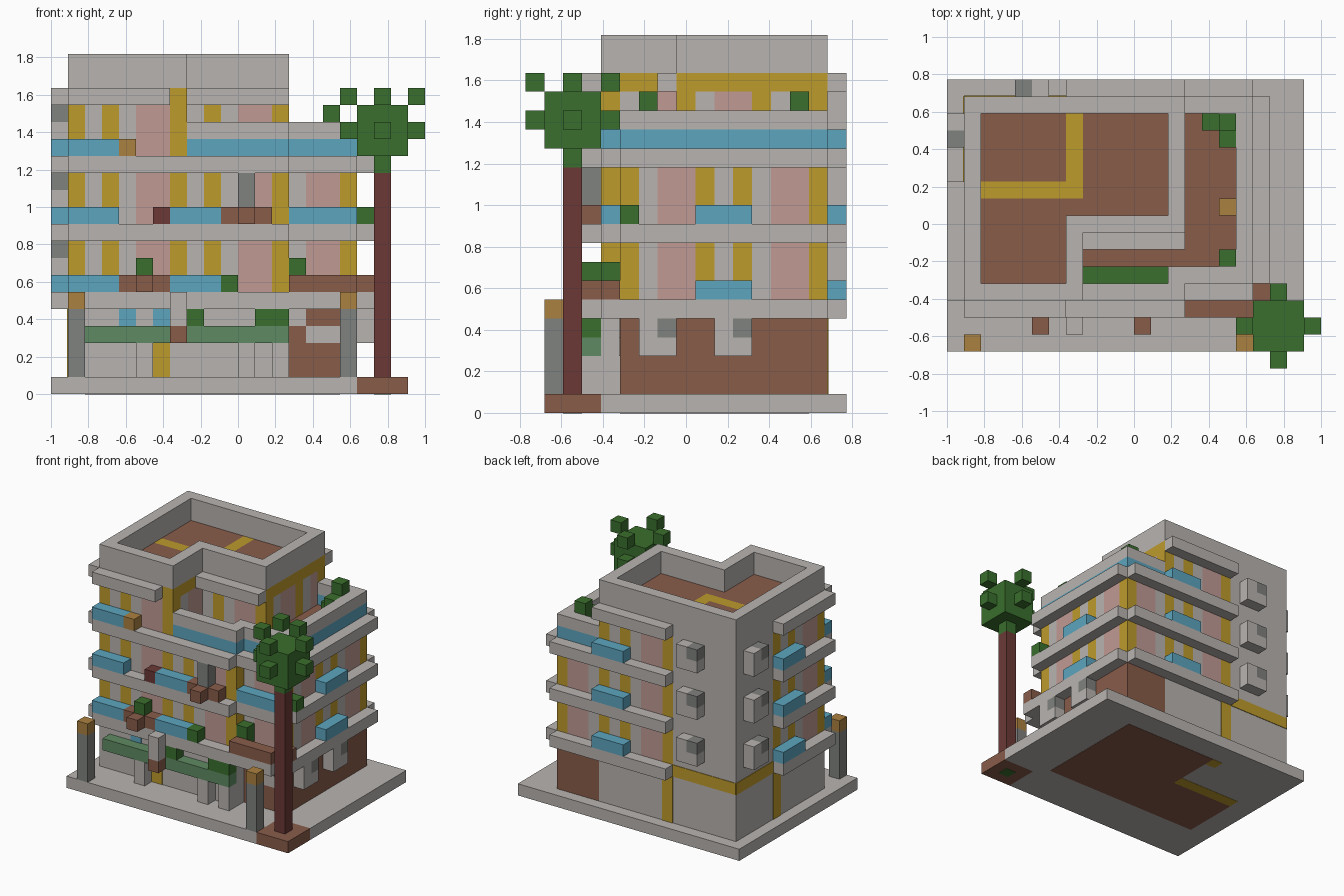
import bpy
import bmesh

default_cube = bpy.data.objects.get("Cube")
if default_cube:
    bpy.data.objects.remove(default_cube)

UNIT = 1 / 11  # edge of one building block


def material(name, hex_colour):
    channels = [int(hex_colour[n:n + 2], 16) / 255 for n in (0, 2, 4)]
    linear = [((c + 0.055) / 1.055) ** 2.4 for c in channels] + [1]
    mat = bpy.data.materials.new(name)
    mat.use_nodes = True
    mat.diffuse_color = linear
    mat.node_tree.nodes["Principled BSDF"].inputs["Base Color"].default_value = linear
    return mat


concrete = material("concrete_grey", "b8b4b0")
yellow = material("ochre_yellow", "be9b2c")
pink = material("window_pink", "c09a94")
blue = material("railing_blue", "5ca5bf")
brown = material("earth_brown", "895c4a")
dark_red = material("bark_red", "6b3935")
green = material("leaf_green", "3a6f2d")
steel = material("steel_grey", "80827f")
awning_green = material("awning_green", "5f8b62")
tan = material("lamp_tan", "ab8140")
FACADE = {"Y": yellow, "G": concrete, "P": pink}


def box(name, mat, xs, ys, zs):
    """Block spanning grid ranges; the grid starts at the left front ground corner."""
    bm = bmesh.new()
    bmesh.ops.create_cube(bm, size=1)
    for v in bm.verts:
        v.co.x = (xs[v.co.x > 0] - 11) * UNIT
        v.co.y = (ys[v.co.y > 0] - 8.5) * UNIT
        v.co.z = zs[v.co.z > 0] * UNIT
    mesh = bpy.data.meshes.new(name)
    bm.to_mesh(mesh)
    bm.free()
    mesh.materials.append(mat)
    obj = bpy.data.objects.new(name, mesh)
    bpy.context.collection.objects.link(obj)
    return obj


def block(name, mat, x, y, z, height=1):
    return box(name, mat, (x, x + 1), (y, y + 1), (z, z + height))


def facade(name, pattern, start, line, zs, along_x=True):
    """Row of wall panels, one letter per panel, equal neighbours joined."""
    first = 0
    for n in range(1, len(pattern) + 1):
        if n == len(pattern) or pattern[n] != pattern[first]:
            run, depth = (start + first, start + n), (line, line + 1)
            xs, ys = (run, depth) if along_x else (depth, run)
            box(name, FACADE[pattern[first]], xs, ys, zs)
            first = n


def cooler(name, x, y, z, along_x, outer_x, outer_y):
    """Two by two wall unit with one dark upper block."""
    dx, dy = (1, 0) if along_x else (0, 1)
    dark = outer_x, outer_y
    for sx, sy in ((x, y), (x + dx, y + dy)):
        block(name, concrete, sx, sy, z)
        block(name, steel if (sx, sy) == dark else concrete, sx, sy, z + 1)


# Base with tree bed
box("base_slab", concrete, (0, 18), (1, 17), (0, 1))
box("base_slab_right", concrete, (18, 21), (4, 17), (0, 1))
box("tree_bed", brown, (18, 21), (1, 4), (0, 1))
# Floor pattern on the underside
UNDER = (-0.02, 0)
box("underside_floor", brown, (8, 17), (5, 15), UNDER)
box("underside_floor_left", brown, (2, 8), (5, 10), UNDER)
box("underside_partition", yellow, (2, 8), (10, 11), UNDER)
box("underside_partition_back", yellow, (7, 8), (14, 15), UNDER)
box("underside_root", green, (19, 20), (2, 3), UNDER)

# Ground floor
box("ground_shop", concrete, (1, 14), (4, 16), (1, 5))
box("ground_store", brown, (14, 18), (5, 16), (1, 5))
PLATE = 0.05
box("shop_door", yellow, (6, 7), (4 - PLATE, 4), (1, 3))
for x in (4, 6):
    box("shop_window", blue, (x, x + 1), (4 - PLATE, 4), (4, 5))
box("store_sign", concrete, (15, 17), (5 - PLATE, 5), (3, 4))
box("store_lintel", concrete, (14, 15), (5 - PLATE, 5), (4, 5))
box("back_stripe", yellow, (7, 8), (16, 16 + PLATE), (1, 6))
box("side_stripe", yellow, (1 - PLATE, 1), (10, 11), (1, 6))
box("back_band", yellow, (1, 7), (16, 16 + PLATE), (5, 6))
box("side_band", yellow, (1 - PLATE, 1), (11, 16), (5, 6))
box("shop_awning", awning_green, (2, 14), (3, 4), (3, 4))
for x in (5, 11, 13):
    block("awning_column", concrete, x, 3, 1, 2)
block("awning_bush", green, 8, 3, 4)
box("awning_hedge", green, (12, 14), (3, 4), (4, 5))
block("sign_foot", brown, 7, 2, 3)
block("sign_post", concrete, 7, 2, 4, 2)
for y in (6, 10):
    cooler("store_cooler", 18, y, 3, False, 18, y + 1)

# Floor slabs with rims on every side, open at the corners
for z in (5, 9, 13):
    level = (z, z + 1)
    lowest = z == 5
    box("floor_slab", concrete, (1, 14), (4, 16), level)
    box("floor_slab_right", concrete, (14, 18), (4, 16), level)
    box("front_rim", concrete, (1, 18 if lowest else 14), (3, 4), level)
    box("right_rim", concrete, (18, 19), (4 if lowest else 5, 16), level)
    box("back_rim", concrete, (7, 18), (16, 17), level)
    box("left_rim", concrete, (0, 1), (4, 11), level)
    # Railings above each slab
    rail = (z + 1, z + 2)
    box("front_railing", blue, (1, 4), (3, 4), rail)
    box("left_railing", blue, (0, 1), (8, 11), rail)
    box("back_railing", blue, (11, 14), (16, 17), rail)
    if z < 13:
        box("middle_railing", blue, (7, 10), (3, 4), rail)
        box("right_railing", blue, (18, 19), (9, 12), rail)
    # Coolers on the plain walls
    cooler("back_cooler", 4, 16, z + 2, True, 4, 16)
    cooler("left_cooler", 0, 13, z + 2, False, 0, 13)

# Two middle storeys
for z in (6, 10):
    storey = (z, z + 3)
    box("storey_core", concrete, (2, 14), (5, 15), storey)
    box("storey_core_right", concrete, (14, 17), (6, 15), storey)
    box("stairwell", concrete, (1, 7), (11, 16), storey)
    facade("front_wall", "YGYGPPYGYGPPY", 1, 4, storey)
    facade("front_wall_right", "GPPY", 14, 5, storey)
    facade("right_wall", "GPPYGYGPPY", 6, 17, storey, False)
    facade("back_wall", "YPPGYGYGPP", 7, 15, storey)
    facade("left_wall", "PPGYGY", 5, 1, storey, False)

# Top storey, L-shaped
storey = (14, 17)
box("top_core", concrete, (2, 7), (5, 15), storey)
box("top_core_right", concrete, (7, 13), (9, 15), storey)
box("top_stairwell", concrete, (1, 7), (11, 16), (14, 18))
facade("top_front_wall", "YGYGPPY", 1, 4, storey)
facade("top_inner_side", "GPP", 5, 7, storey, False)
facade("top_inner_front", "GYGPPY", 8, 8, storey)
facade("top_right_wall", "GPPYGPY", 9, 13, storey, False)
facade("top_back_wall", "YPPGYG", 7, 15, storey)
facade("top_left_wall", "PPGYGY", 5, 1, storey, False)
box("top_band_front", yellow, (1, 8), (4, 8), (17, 18))
box("top_band_left", yellow, (1, 7), (8, 11), (17, 18))
box("top_band", yellow, (7, 14), (8, 16), (17, 18))
# Eaves
box("front_eave", concrete, (1, 7), (3, 4), (17, 18))
box("left_eave", concrete, (0, 1), (4, 11), (17, 18))
box("back_eave", concrete, (7, 14), (16, 17), (17, 18))
box("terrace_eave", concrete, (8, 14), (7, 8), (17, 18))

# Roof parapet and roof floor
PARAPET = (18, 20)
box("parapet_left", concrete, (1, 2), (4, 16), PARAPET)
box("parapet_back", concrete, (2, 14), (15, 16), PARAPET)
box("parapet_right", concrete, (13, 14), (8, 15), PARAPET)
box("parapet_inner_front", concrete, (7, 13), (8, 9), PARAPET)
box("parapet_inner_side", concrete, (7, 8), (4, 8), PARAPET)
box("parapet_front", concrete, (2, 7), (4, 5), PARAPET)
ROOF = (18, 18.1)
box("roof_front", brown, (2, 7), (5, 10), ROOF)
box("roof_right", brown, (8, 13), (9, 15), ROOF)
box("roof_corner", brown, (7, 8), (9, 10), ROOF)
box("roof_back", brown, (2, 7), (11, 15), ROOF)
box("roof_stripe", yellow, (2, 8), (10, 11), ROOF)
box("roof_stripe_back", yellow, (7, 8), (11, 15), ROOF)

# Terrace with blue parapet and concrete coping
for name, mat, level in (("terrace_parapet", blue, (14, 15)), ("terrace_coping", concrete, (15, 16))):
    box(name, mat, (8, 14), (4, 5), level)
    box(name, mat, (13, 18), (5, 6), level)
    box(name, mat, (17, 18), (6, 16), level)
    box(name, mat, (14, 17), (15, 16), level)
box("terrace_floor", brown, (8, 17), (6, 8), (14, 14.1))
box("terrace_floor_right", brown, (14, 17), (8, 15), (14, 14.1))
box("terrace_hedge", green, (8, 13), (5, 6), (14, 15))
for x, y, top in ((16, 6, 17), (16, 14, 17), (15, 14, 15), (16, 13, 16)):
    block("terrace_bush", green, x, y, 14, top - 14)
block("terrace_stool", tan, 16, 9, 14)

# Balcony furniture and plants
box("low_planter", brown, (4, 7), (3, 4), (6, 7))
block("low_planter_front", brown, 5, 2, 6)
block("low_planter_bush", green, 5, 3, 7)
block("low_bush", green, 10, 3, 6)
box("corner_planter", brown, (14, 18), (3, 4), (6, 7))
block("corner_planter_end", brown, 18, 4, 6)
block("corner_bush", green, 14, 4, 6, 2)
block("red_pot", dark_red, 6, 3, 10)
box("high_planter", brown, (10, 13), (3, 4), (10, 11))
block("high_planter_front", brown, 11, 2, 10)
block("flue", steel, 11, 3, 11, 2)
box("corner_railing", blue, (14, 18), (4, 5), (10, 11))
block("side_bush", green, 18, 5, 10)
block("tan_pot", tan, 4, 3, 14)

# Street lamps
for x in (1, 17):
    block("lamp_post", steel, x, 1, 1, 4)
    block("lamp_head", tan, x, 1, 5)

# Tree
block("tree_trunk", dark_red, 19, 2, 1, 12)
block("tree_crown_bottom", green, 19, 2, 13)
box("tree_crown", green, (18, 21), (1, 4), (14, 17))
for dx, dy in ((-2, 0), (2, 0), (0, -2), (0, 2)):
    block("tree_branch", green, 19 + dx, 2 + dy, 15)
    block("tree_tip", green, 19 + dx, 2 + dy, 17)
